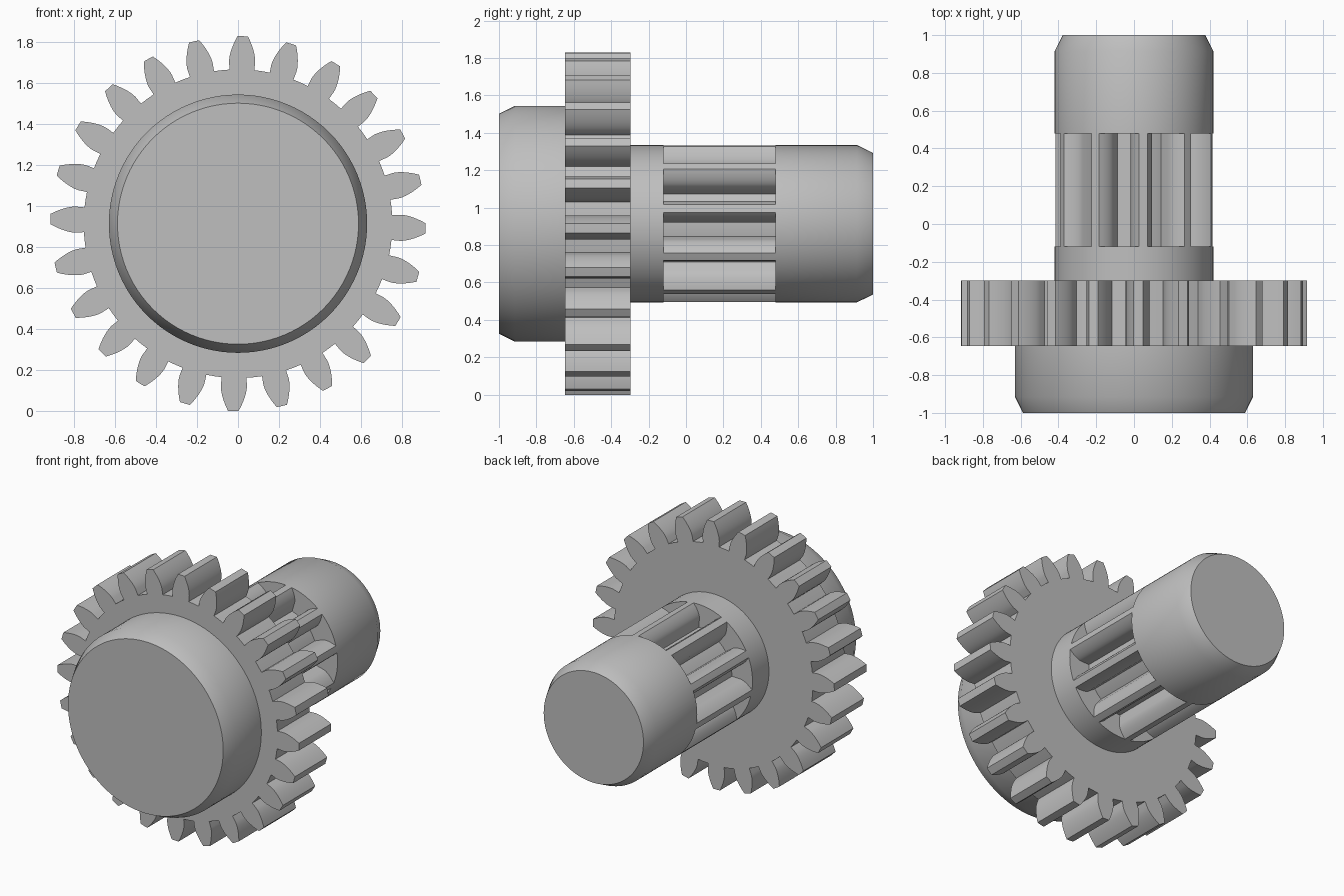
import bpy, bmesh
from math import sin, cos, tan, acos, pi, radians

if "Cube" in bpy.data.objects:
    bpy.data.objects.remove(bpy.data.objects["Cube"], do_unlink=True)

AXIS_Z = 0.914
MODULE = 0.0704
PRESSURE = radians(20)

steel = bpy.data.materials.new("plain grey steel")
steel.use_nodes = True
steel.diffuse_color = (0.52, 0.52, 0.52, 1)
for node in steel.node_tree.nodes:
    if node.type == 'BSDF_PRINCIPLED':
        node.inputs["Base Color"].default_value = steel.diffuse_color


def loft(name, rings, caps=True):
    """Join (y, outline) rings of polar points (angle, radius) along the y axis."""
    bm = bmesh.new()
    loops = [[bm.verts.new((r * sin(a), y, AXIS_Z + r * cos(a))) for a, r in outline]
             for y, outline in rings]
    for lower, upper in zip(loops, loops[1:]):
        n = len(lower)
        for i in range(n):
            j = (i + 1) % n
            bm.faces.new((lower[i], lower[j], upper[j], upper[i]))
    if caps:
        bm.faces.new(loops[0])
        bm.faces.new(loops[-1])
    bmesh.ops.recalc_face_normals(bm, faces=bm.faces)
    mesh = bpy.data.meshes.new(name)
    bm.to_mesh(mesh)
    bm.free()
    mesh.materials.append(steel)
    obj = bpy.data.objects.new(name, mesh)
    bpy.context.collection.objects.link(obj)
    bpy.ops.object.select_all(action='DESELECT')
    obj.select_set(True)
    bpy.context.view_layer.objects.active = obj
    bpy.ops.object.shade_smooth_by_angle(angle=radians(30))
    return obj


def lathe(name, profile, segments=96):
    angles = [2 * pi * i / segments for i in range(segments)]
    return loft(name, [(y, [(a, r) for a in angles]) for y, r in profile])


def involute(angle):
    return tan(angle) - angle


def gear_outline(teeth, tip, root, offset, steps=7):
    """Involute tooth outline; flanks run radially below the base circle."""
    base = MODULE * teeth / 2 * cos(PRESSURE)
    radii = [root] + [base + (tip - base) * i / steps for i in range(steps + 1)]
    flank = []
    for r in radii:
        roll = acos(min(1, base / max(r, base)))
        flank.append((pi / (2 * teeth) + involute(PRESSURE) - involute(roll), r))
    outline = []
    for t in range(teeth):
        mid = offset + 2 * pi * t / teeth
        outline += [(mid - half, r) for half, r in flank]
        outline += [(mid, tip)]
        outline += [(mid + half, r) for half, r in reversed(flank)]
        outline += [(mid + pi / teeth, root)]
    return outline


# Wide front hub with chamfered face
lathe("front_hub", [(-1, 0.588), (-0.915, 0.63), (-0.63, 0.63)])

# Large toothed wheel
wheel = gear_outline(24, 0.915, 0.753, radians(1.45))
loft("large_gear", [(-0.647, wheel), (-0.298, wheel)])

# Shaft collar, small pinion and chamfered rear shaft
lathe("shaft_collar", [(-0.32, 0.42), (-0.12, 0.42)])
pinion = gear_outline(10, 0.42, 0.264, radians(6.8))
loft("small_pinion", [(-0.12, pinion), (0.478, pinion)], caps=False)
lathe("rear_shaft", [(0.478, 0.42), (0.915, 0.42), (1, 0.378)])
